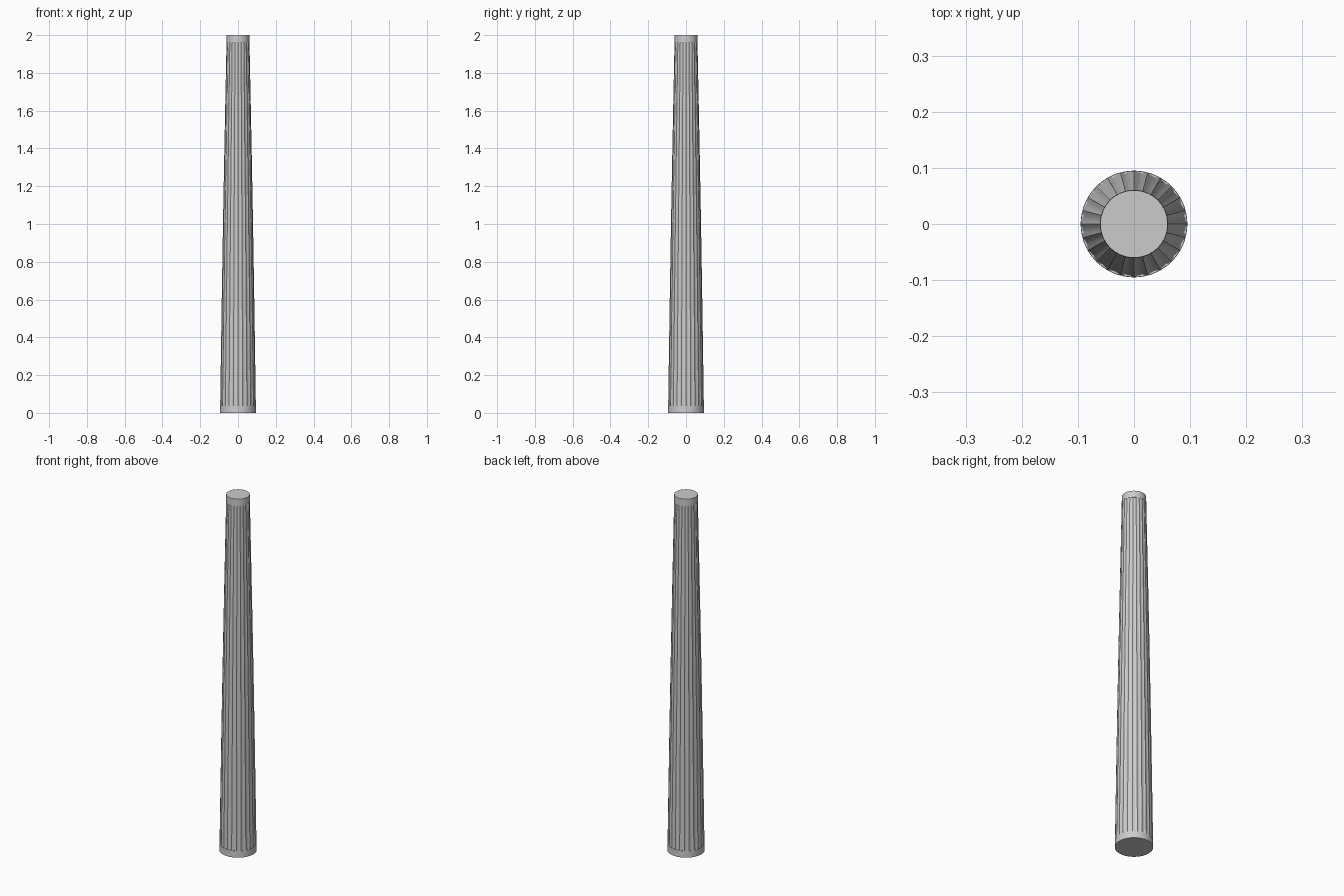
import bpy, bmesh, math

cube = bpy.data.objects.get("Cube")
if cube:
    bpy.data.objects.remove(cube)

FLUTES, STEPS = 24, 6
HEIGHT, R_BOTTOM, R_TOP = 2.0, 0.095, 0.06
MARGIN, DEPTH = 0.037, 0.035

stone = bpy.data.materials.new("grey_stone")
stone.use_nodes = True
colour = (0.6, 0.6, 0.6, 1)
stone.diffuse_color = colour
stone.node_tree.nodes["Principled BSDF"].inputs["Base Color"].default_value = colour


def radius(z):
    """Tapered shaft with a slight swelling in the middle."""
    t = z / HEIGHT
    return R_BOTTOM + (R_TOP - R_BOTTOM) * t + 0.002 * math.sin(math.pi * t)


def ring(bm, z, depth):
    """One cross-section with shallow flutes meeting at sharp ridges."""
    verts = []
    for i in range(FLUTES * STEPS):
        a = math.tau * i / (FLUTES * STEPS)
        r = radius(z) * (1 - depth * math.sin(math.pi * (i % STEPS) / STEPS))
        verts.append(bm.verts.new((r * math.cos(a), r * math.sin(a), z)))
    return verts


# Column shaft: plain collar, fluted body, plain collar
body = [MARGIN + (HEIGHT - 2 * MARGIN) * i / 10 for i in range(11)]
levels = [(0, 0), (MARGIN, 0)] + [(z, DEPTH) for z in body]
levels += [(HEIGHT - MARGIN, 0), (HEIGHT, 0)]

bm = bmesh.new()
rings = [ring(bm, z, d) for z, d in levels]
for low, high in zip(rings, rings[1:]):
    for i in range(len(low)):
        j = (i + 1) % len(low)
        bm.faces.new((low[i], low[j], high[j], high[i]))
bm.faces.new(rings[0][::-1])
bm.faces.new(rings[-1])

# Close the flute ends, where the ridges touch the collars
bmesh.ops.remove_doubles(bm, verts=bm.verts, dist=0.00001)
bmesh.ops.recalc_face_normals(bm, faces=bm.faces)

mesh = bpy.data.meshes.new("column_shaft")
bm.to_mesh(mesh)
bm.free()
mesh.materials.append(stone)
shaft = bpy.data.objects.new("column_shaft", mesh)
bpy.context.collection.objects.link(shaft)

# Smooth flutes with crisp ridges
bpy.ops.object.select_all(action="DESELECT")
shaft.select_set(True)
bpy.context.view_layer.objects.active = shaft
bpy.ops.object.shade_smooth_by_angle(angle=math.radians(20))
